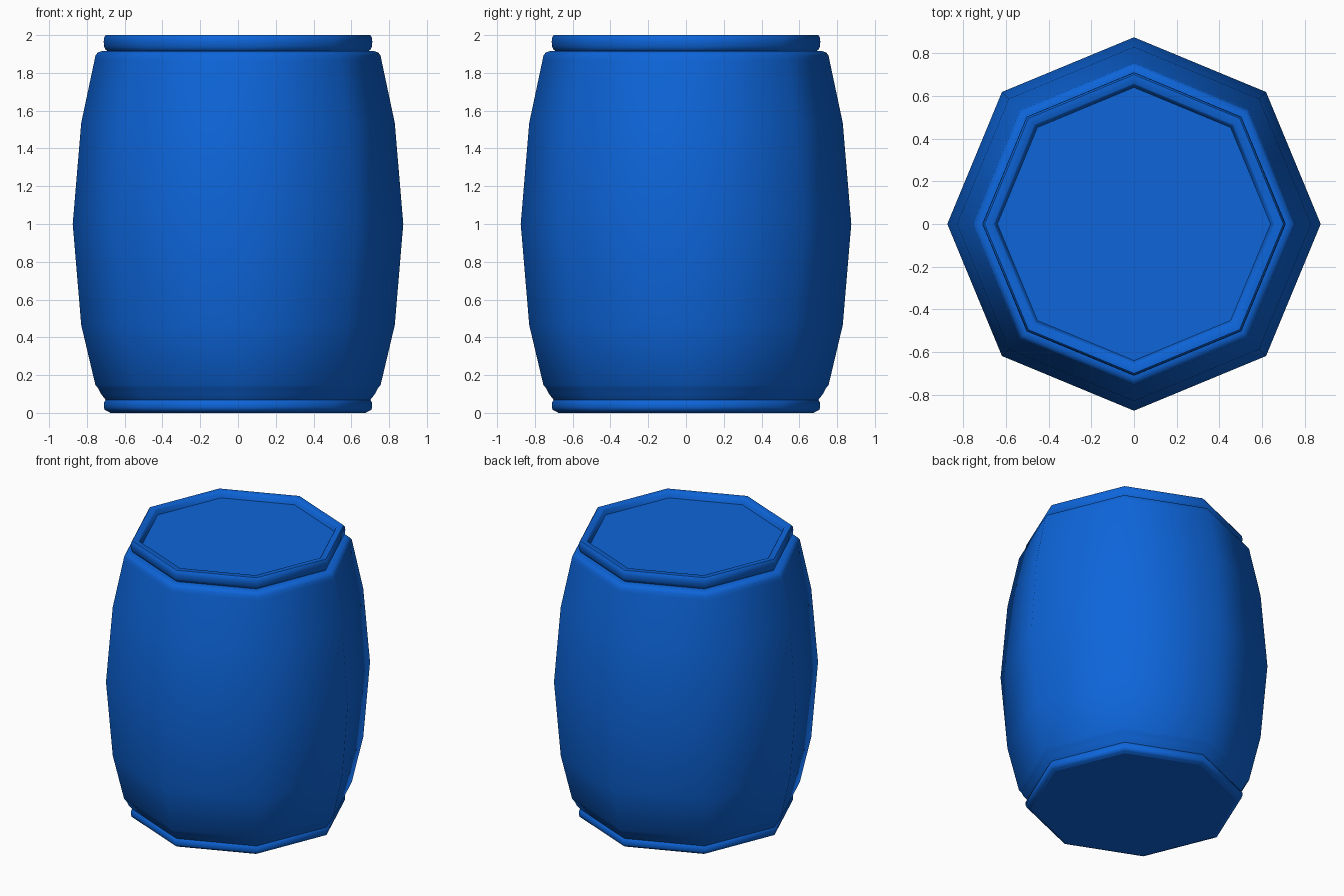
import bpy, bmesh, math

cube = bpy.data.objects.get("Cube")
if cube:
    bpy.data.objects.remove(cube, do_unlink=True)

SIDES = 8
BLUE = (0.004, 0.13, 0.70, 1.0)
mat = bpy.data.materials.new("barrel blue")
mat.use_nodes = True
mat.diffuse_color = BLUE
bsdf = next(n for n in mat.node_tree.nodes if n.type == 'BSDF_PRINCIPLED')
bsdf.inputs["Base Color"].default_value = BLUE


def lathe(name, profile):
    """Sweep an upward (radius, height) profile round an octagon; radius 0 closes it."""
    bm = bmesh.new()
    rings = []
    for r, z in profile:
        if r == 0:
            rings.append([bm.verts.new((0, 0, z))] * SIDES)
        else:
            rings.append([bm.verts.new((r * math.cos(math.tau * i / SIDES),
                                        r * math.sin(math.tau * i / SIDES), z))
                          for i in range(SIDES)])
    for low, high in zip(rings, rings[1:]):
        for i in range(SIDES):
            j = (i + 1) % SIDES
            corners = [low[i], low[j], high[j], high[i]]
            bm.faces.new(list(dict.fromkeys(corners)))
    mesh = bpy.data.meshes.new(name)
    bm.to_mesh(mesh)
    bm.free()
    mesh.materials.append(mat)
    obj = bpy.data.objects.new(name, mesh)
    bpy.context.collection.objects.link(obj)
    bpy.ops.object.select_all(action='DESELECT')
    obj.select_set(True)
    bpy.context.view_layer.objects.active = obj
    bpy.ops.object.shade_smooth_by_angle(angle=math.radians(50))
    return obj


# Flat underside
lathe("base", [(0, 0), (0.675, 0)])

# Foot ring, slightly rounded
lathe("bottom_rim", [(0.675, 0), (0.69, 0.008), (0.705, 0.015),
                     (0.71, 0.03), (0.71, 0.055), (0.70, 0.068)])

# Bulging body with rounded shoulder
lathe("body", [(0.70, 0.068), (0.725, 0.10), (0.74, 0.13), (0.755, 0.148),
               (0.83, 0.465), (0.875, 1.0), (0.83, 1.535),
               (0.76, 1.865), (0.755, 1.892), (0.742, 1.908),
               (0.722, 1.915), (0.69, 1.915)])

# Rolled top rim with inner lip
lathe("top_rim", [(0.69, 1.915), (0.70, 1.922), (0.709, 1.94),
                  (0.711, 1.965), (0.709, 1.987), (0.70, 2.0),
                  (0.66, 2.0), (0.652, 1.992), (0.64, 1.96)])

# Recessed lid
lathe("lid", [(0.64, 1.96), (0, 1.96)])
